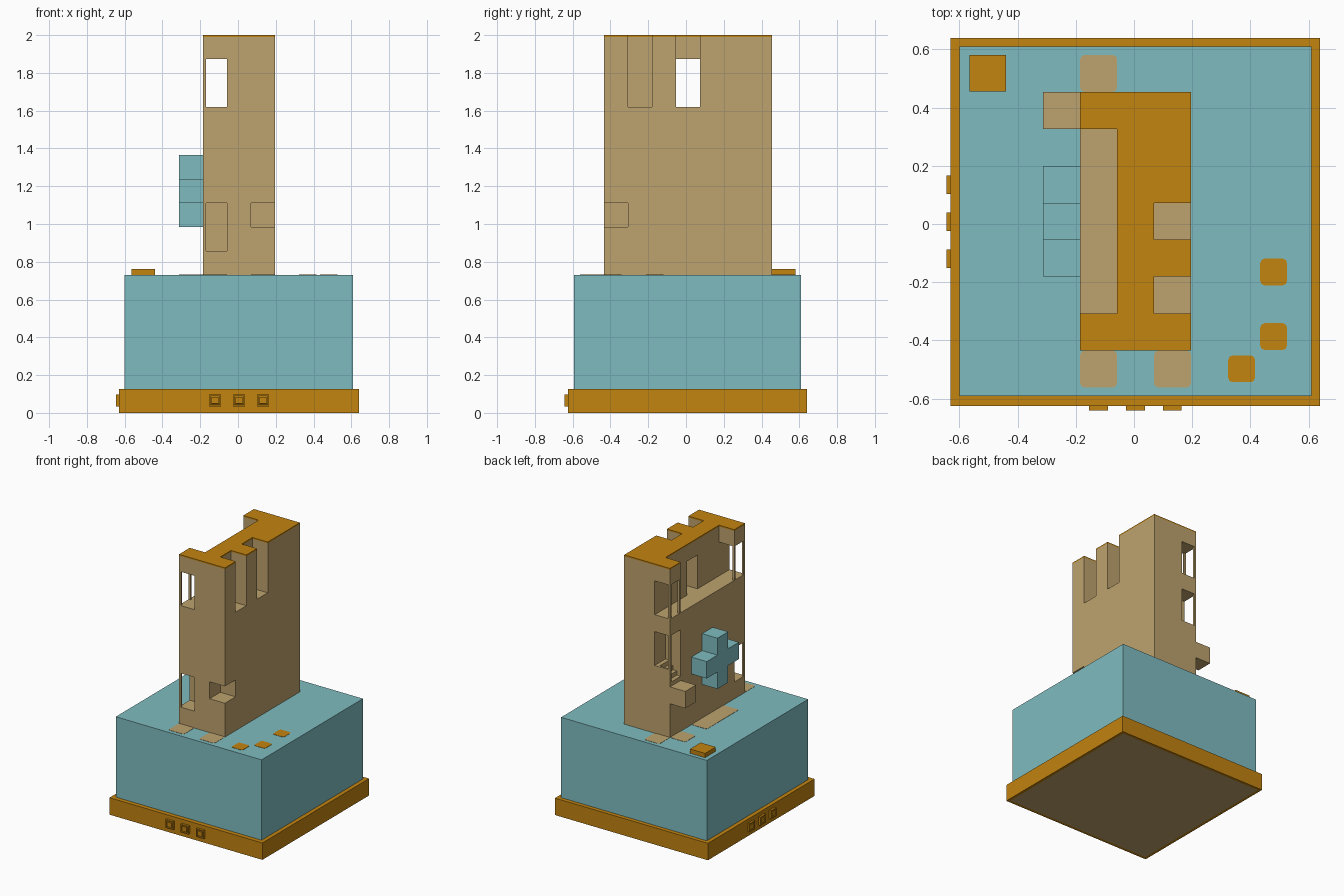
import bpy, bmesh, math
from mathutils import Matrix, Vector

cube = bpy.data.objects.get("Cube")
if cube:
    bpy.data.objects.remove(cube, do_unlink=True)


def material(name, rgb):
    m = bpy.data.materials.new(name)
    m.use_nodes = True
    m.diffuse_color = (*rgb, 1)
    bsdf = m.node_tree.nodes["Principled BSDF"]
    bsdf.inputs["Base Color"].default_value = (*rgb, 1)
    bsdf.inputs["Roughness"].default_value = 0.8
    return m


ORANGE = material("orange", (0.54, 0.227, 0.005))
SAND = material("sand", (0.515, 0.366, 0.156))
BLUE = material("pale blue", (0.212, 0.505, 0.53))


def finish(name, bm, mats):
    bmesh.ops.recalc_face_normals(bm, faces=bm.faces)
    me = bpy.data.meshes.new(name)
    bm.to_mesh(me)
    bm.free()
    for m in mats:
        me.materials.append(m)
    ob = bpy.data.objects.new(name, me)
    bpy.context.collection.objects.link(ob)
    return ob


def box_mesh(x0, x1, y0, y1, z0, z1):
    bm = bmesh.new()
    size = Matrix.Diagonal((x1 - x0, y1 - y0, z1 - z0, 1))
    mid = Matrix.Translation(((x0 + x1) / 2, (y0 + y1) / 2, (z0 + z1) / 2))
    bmesh.ops.create_cube(bm, size=1, matrix=mid @ size)
    return bm


def box(name, dims, mat):
    return finish(name, box_mesh(*dims), [mat])


def face_toward(bm, d):
    bm.normal_update()
    return max(bm.faces, key=lambda f: f.normal.dot(Vector(d)))


def cell_mesh(cells, planes, rule=lambda c: 0):
    """Skin of a set of grid cells; each face is coloured by its cell."""
    bm, verts = bmesh.new(), {}

    def vert(key):
        if key not in verts:
            verts[key] = bm.verts.new([planes[a][key[a]] for a in range(3)])
        return verts[key]

    for c in sorted(cells):
        for axis in range(3):
            for side in (0, 1):
                n = list(c)
                n[axis] += 2 * side - 1
                if tuple(n) in cells:
                    continue
                b, d = (axis + 1) % 3, (axis + 2) % 3
                ring = []
                for u, v in ((0, 0), (1, 0), (1, 1), (0, 1)):
                    k = list(c)
                    k[axis] += side
                    k[b] += u
                    k[d] += v
                    ring.append(vert(tuple(k)))
                f = bm.faces.new(ring if side else ring[::-1])
                f.material_index = rule(c)
    return bm


# Grid shared by all the tower parts
U = 0.127
X = [-0.185 + U * i for i in range(-1, 4)][1:]
Y = [-0.435 + U * j for j in range(8)]
Z = [0.73 + U * k for k in range(10)] + [1.99, 2.0]
T = 0.015

# Base tray with a sand underside
bm = box_mesh(-0.63, 0.64, -0.625, 0.64, 0, 0.127)
under = face_toward(bm, (0, 0, -1))
bmesh.ops.inset_individual(bm, faces=[under], thickness=0.03)
under.material_index = 1
finish("base_tray", bm, [ORANGE, SAND])

# Large block standing in the tray
box("main_block", (-0.6, 0.61, -0.592, 0.61, 0.12, 0.73), BLUE)


# Square buttons on the front and on the -x side
def button(name, dims, d):
    bm = box_mesh(*dims)
    f = face_toward(bm, d)
    for t, depth in ((0.011, 0), (0.001, -0.008), (0.006, 0), (0.001, 0.008)):
        bmesh.ops.inset_individual(bm, faces=[f], thickness=t, depth=depth)
    finish(name, bm, [ORANGE])


for n in range(3):
    c = 0.005 + U * (n - 1)
    button(f"front_button_{n + 1}", (c - 0.032, c + 0.032, -0.642, -0.62, 0.035, 0.097), (0, -1, 0))
    button(f"side_button_{n + 1}", (-0.645, -0.625, c + 0.003 - 0.032, c + 0.003 + 0.032, 0.035, 0.097), (-1, 0, 0))


# Thin plates with clipped corners lying on the block
def patch(name, x0, x1, y0, y1, mat):
    bm = box_mesh(x0, x1, y0, y1, 0.725, 0.732)
    edges = [e for e in bm.edges if abs(e.verts[0].co.z - e.verts[1].co.z) > 0.001]
    bmesh.ops.bevel(bm, geom=edges, offset=0.015, segments=2, profile=0.5, affect='EDGES')
    finish(name, bm, [mat])


patch("back_step_patch", X[0], X[1], Y[7], Y[7] + U, SAND)
patch("front_step_patch_1", X[0], X[1], Y[0] - U, Y[0], SAND)
patch("front_step_patch_2", X[2], X[3], Y[0] - U, Y[0], SAND)
patch("balcony_patch", X[0] - U, X[0], Y[6], Y[7], SAND)
patch("cross_patch", X[0] - U, X[0], Y[2], Y[5], SAND)
for n, (x, y) in enumerate(((0.48, -0.165), (0.48, -0.387), (0.37, -0.498))):
    patch(f"stepping_plate_{n + 1}", x - 0.046, x + 0.046, y - 0.046, y + 0.046, ORANGE)

# Raised corner slab
box("corner_slab", (-0.565, -0.44, 0.455, 0.581, 0.72, 0.762), ORANGE)

# Tower: solid grid with rooms, notches and a terrace taken out, thin top cap
cells = {(i, j, k) for i in range(3) for j in range(7) for k in range(11)}


def carve(i, js, ks):
    cells.difference_update({(i, j, k) for j in js for k in ks})


carve(0, range(1, 6), range(7, 11))   # terrace
carve(0, (0, 6), (7, 8))              # upper corner rooms
carve(2, (1, 3), range(7, 11))        # notches in the +x wall
carve(1, (3,), (7, 8))                # window through the wall
carve(0, (0,), (1, 2))                # lower front room
carve(0, (6,), (3, 4, 5))             # back room and stairwell
carve(2, (0,), (2,))                  # front corner notch
bm = cell_mesh(cells, (X, Y, Z), lambda c: int(c[2] == 10))
bmesh.ops.dissolve_limit(bm, angle_limit=0.01, verts=bm.verts, edges=bm.edges, delimit={'MATERIAL'})
finish("tower", bm, [SAND, ORANGE])

# Thin corner posts of the open rooms
posts = ((Y[0], 7, 9), (Y[1] - T, 7, 9), (Y[6], 7, 9), (Y[7] - T, 7, 9),
         (Y[0], 1, 3), (Y[7] - T, 4, 6))
for n, (y, k0, k1) in enumerate(posts):
    box(f"corner_post_{n + 1}", (X[0], X[0] + T, y, y + T, Z[k0], Z[k1]), SAND)

# Stairs from the balcony into the back room
box("stair_back_wall", (X[0], X[1], Y[7] - T, Y[7], Z[3], Z[4]), SAND)
for n in range(4):
    box(f"stair_{n + 1}", (X[0] + U * n / 4, X[1], Y[6], Y[7] - T,
                           Z[3] + U * n / 4, Z[3] + U * (n + 1) / 4), SAND)
box("balcony", (X[0] - U, X[0], Y[6], Y[7], Z[2], Z[3]), SAND)

# Cross on the -x wall: every cell face carries a framed blue panel
cross = {(0, 1, 0), (0, 0, 1), (0, 1, 1), (0, 2, 1), (0, 1, 2)}
bm = cell_mesh(cross, ([X[0] - U, X[0]], Y[2:6], Z[2:6]))
panels = list(bm.faces)
bmesh.ops.inset_individual(bm, faces=panels, thickness=0.013)
for f in panels:
    f.material_index = 1
finish("wall_cross", bm, [SAND, BLUE])
